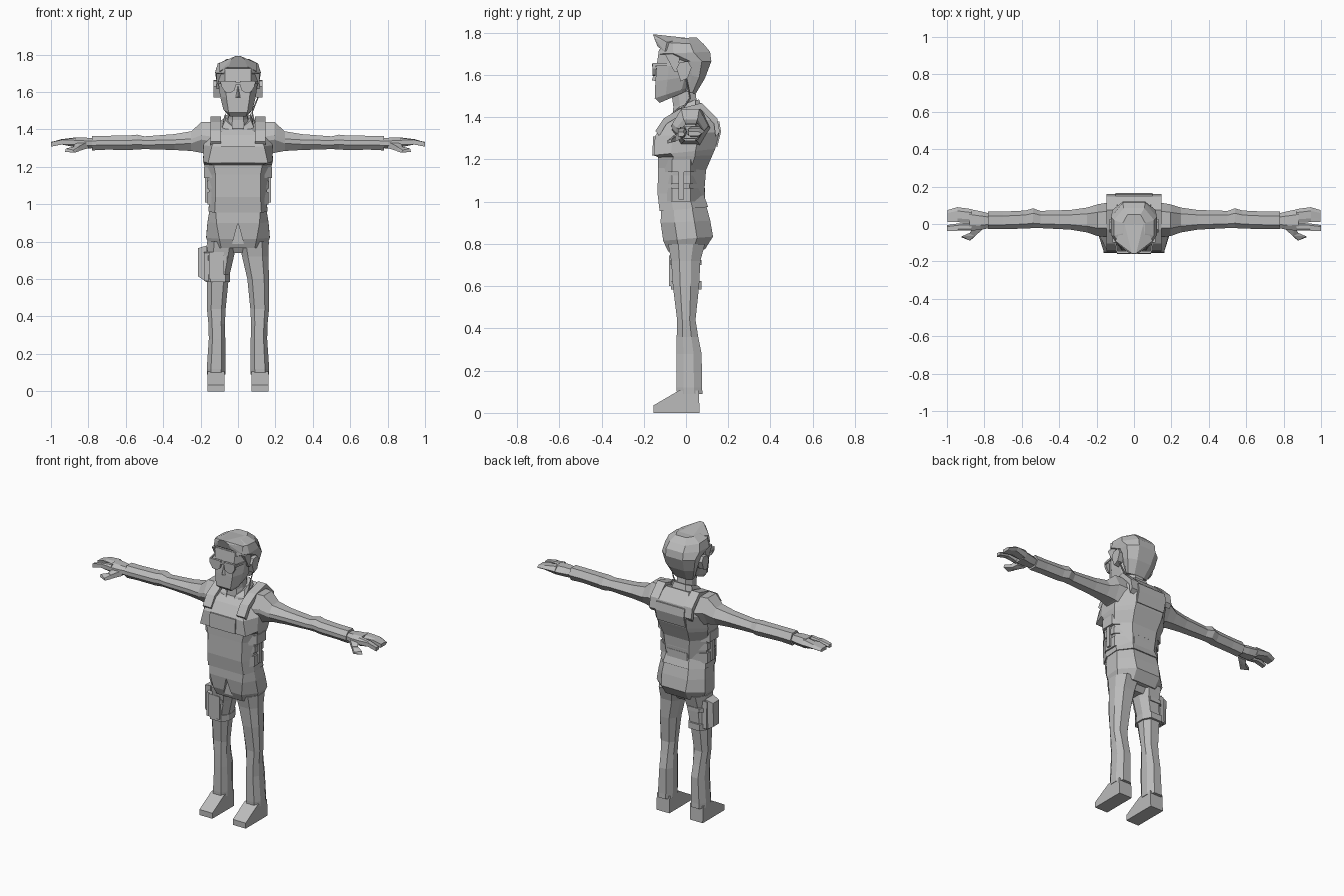
import bpy, bmesh, math
from mathutils import Vector

grey = bpy.data.materials.new("plain grey")
grey.diffuse_color = (0.5, 0.5, 0.5, 1)


def finish(name, bm, mirror=False):
    bmesh.ops.recalc_face_normals(bm, faces=bm.faces)
    me = bpy.data.meshes.new(name)
    bm.to_mesh(me)
    bm.free()
    me.materials.append(grey)
    ob = bpy.data.objects.new(name, me)
    bpy.context.collection.objects.link(ob)
    if mirror:
        m = ob.modifiers.new("mirror", 'MIRROR')
        m.use_mirror_merge = False
    return ob


def loft(name, rings, mirror=False):
    """Skin between closed rings of equal point count, capped."""
    bm = bmesh.new()
    vs = [[bm.verts.new(p) for p in r] for r in rings]
    n = len(vs[0])
    for a, b in zip(vs, vs[1:]):
        for i in range(n):
            j = (i + 1) % n
            bm.faces.new((a[i], a[j], b[j], b[i]))
    bm.faces.new(vs[0])
    bm.faces.new(vs[-1])
    return finish(name, bm, mirror)


def hull(name, pts, mirror=False):
    bm = bmesh.new()
    for p in pts:
        bm.verts.new(p)
    bmesh.ops.convex_hull(bm, input=bm.verts[:])
    bmesh.ops.dissolve_limit(bm, angle_limit=0.02, verts=bm.verts[:], edges=bm.edges[:])
    return finish(name, bm, mirror)


def box(name, x0, x1, y0, y1, z0, z1, mirror=False):
    return hull(name, [(x, y, z) for x in (x0, x1) for y in (y0, y1) for z in (z0, z1)], mirror)


def ring(zf, zb, hw, yf, yb, hf, hb, cx=0.0):
    """Eight-sided horizontal section; front and back heights may differ."""
    d = yb - yf
    pts = [(-hf, yf), (hf, yf), (hw, yf + .28 * d), (hw, yf + .68 * d),
           (hb, yb), (-hb, yb), (-hw, yf + .68 * d), (-hw, yf + .28 * d)]
    return [(cx + x, y, zf + (zb - zf) * (y - yf) / d) for x, y in pts]


def strip(name, path, x0, x1, t, mirror=True):
    """Strap following a y-z path, thickened toward the body centre."""
    rings = []
    for y, z in path:
        d = (Vector((0.0, 1.15)) - Vector((y, z))).normalized() * t
        rings.append([(x0, y, z), (x1, y, z), (x1, y + d.x, z + d.y), (x0, y + d.x, z + d.y)])
    return loft(name, rings, mirror)


# torso: vest and shirt body
loft("vest_body", [ring(*r) for r in [
    (.955, .975, .158, -.125, .105, .125, .09),
    (1.04, 1.03, .152, -.135, .085, .12, .08),
    (1.16, 1.15, .165, -.132, .095, .12, .09),
    (1.21, 1.22, .182, -.132, .125, .13, .10),
    (1.22, 1.25, .186, -.153, .138, .16, .10),
    (1.31, 1.33, .185, -.147, .158, .14, .11),
    (1.37, 1.39, .155, -.105, .148, .11, .11),
    (1.40, 1.455, .105, -.075, .085, .07, .08)]])
# chest pouch, back panel and shoulder straps
hull("chest_panel", [(s * .09, y, z) for s in (-1, 1)
     for y, z in ((-.160, 1.22), (-.155, 1.31), (-.14, 1.22), (-.13, 1.31))])
hull("back_panel", [(s * .1, y, z) for s in (-1, 1)
     for y, z in ((.148, 1.26), (.166, 1.33), (.158, 1.38), (.11, 1.27), (.12, 1.38))])
strip("shoulder_strap", [(-.145, 1.335), (-.105, 1.395), (-.03, 1.44), (.075, 1.468),
                         (.148, 1.395), (.160, 1.33)], .09, .148, .03)
# flank bands, showing only at the sides
for i, (z0, z1, w) in enumerate([(1.0, 1.065, .164), (1.085, 1.125, .167), (1.14, 1.20, .182)]):
    loft(f"side_band_{i}", [ring(z, z, w, -.128, .09, .11, .07) for z in (z0, z1)])
box("side_buckle", .150, .176, -.035, -.01, 1.01, 1.17, True)

# shirt tail with a notch at the front
tail = loft("shirt_tail", [ring(*r) for r in [
    (.98, .985, .150, -.118, .095, .12, .085),
    (.90, .91, .163, -.120, .115, .115, .09),
    (.815, .835, .170, -.108, .128, .10, .085),
    (.765, .775, .150, -.085, .09, .09, .08)]])
cutter = hull("notch_cutter", [(x, y, z) for y in (-.2, -.095)
              for x, z in ((0, .90), (-.045, .74), (.045, .74))])
cutter.hide_render = True
cutter.hide_viewport = True
cut = tail.modifiers.new("notch", 'BOOLEAN')
cut.operation = 'DIFFERENCE'
cut.object = cutter
cut.solver = 'EXACT'

# trousers and boots
loft("trouser_leg", [ring(z, z, w, yf, yb, w * .55, w * .55, cx) for z, cx, w, yf, yb in [
    (.09, .117, .049, -.043, .078),
    (.12, .117, .050, -.045, .076),
    (.28, .112, .044, -.045, .074),
    (.36, .114, .044, -.044, .058),
    (.44, .116, .050, -.042, .045),
    (.60, .108, .058, -.062, .062),
    (.72, .092, .070, -.070, .068),
    (.80, .085, .080, -.085, .090)]], True)
hull("crotch", [(x, y, z) for x in (-.06, .06) for y, z in
     ((-.075, .80), (.08, .80), (-.04, .74), (.045, .74))])
hull("boot", [(x, y, z) for x in (.072, .163) for y, z in
     ((-.155, 0), (.065, 0), (-.155, .035), (-.13, .047), (-.035, .105), (.06, .105))], True)

# arms
def arm_ring(x, y0, y1, z0, z1):
    zm, q = (z0 + z1) / 2, (y1 - y0) * .25
    return [(x, y0, zm - .012), (x, y0, zm + .012), (x, y0 + q, z1), (x, y1 - q, z1),
            (x, y1, zm), (x, y1 - q, z0), (x, y0 + q, z0)]


loft("arm", [arm_ring(*r) for r in [
    (.11, -.07, .12, 1.25, 1.44), (.195, -.065, .105, 1.275, 1.44), (.25, -.045, .088, 1.285, 1.39),
    (.34, -.03, .075, 1.29, 1.375), (.50, -.022, .070, 1.295, 1.363), (.54, -.022, .084, 1.293, 1.372),
    (.58, -.024, .072, 1.29, 1.368), (.70, -.028, .066, 1.292, 1.366), (.78, -.028, .066, 1.288, 1.366)]], True)
loft("palm", [arm_ring(*r) for r in [
    (.77, -.02, .055, 1.30, 1.352), (.82, -.032, .068, 1.298, 1.357), (.88, -.035, .08, 1.30, 1.358)]], True)
loft("fingers", [arm_ring(*r) for r in [
    (.87, .006, .08, 1.305, 1.357), (.945, .010, .090, 1.32, 1.348), (.998, .012, .074, 1.312, 1.332)]], True)
loft("index_finger", [arm_ring(*r) for r in [
    (.87, -.036, .006, 1.305, 1.355), (.94, -.036, .003, 1.32, 1.346), (1.0, -.038, -.006, 1.31, 1.33)]], True)
hull("thumb", [(.80, -.02, 1.30), (.80, -.02, 1.335), (.86, -.02, 1.30), (.86, -.02, 1.335),
     (.85, -.065, 1.285), (.85, -.065, 1.31), (.88, -.05, 1.285), (.88, -.05, 1.31)], True)
hull("thumb_tip", [(.85, -.066, 1.283), (.85, -.064, 1.308), (.88, -.048, 1.285), (.88, -.048, 1.308),
     (.875, -.088, 1.276), (.88, -.088, 1.29), (.925, -.07, 1.28), (.92, -.066, 1.298)], True)

# neck and collar
loft("neck", [ring(*r) for r in [
    (1.38, 1.44, .062, -.065, .06, .035, .035), (1.45, 1.48, .052, -.06, .05, .03, .03),
    (1.56, 1.56, .052, -.075, .04, .03, .03)]])
hull("collar", [(.025, -.085, 1.385), (.085, -.06, 1.41), (.078, .045, 1.455), (.068, .045, 1.485),
     (.068, -.03, 1.45), (.03, -.072, 1.415), (.055, -.03, 1.40)], True)
loft("collar_back", [ring(1.43, 1.445, .075, -.02, .075, .06, .05),
                     ring(1.455, 1.485, .066, -.02, .062, .05, .04)])

# head, nose and ears
loft("face", [ring(*r) for r in [
    (1.468, 1.535, .062, -.125, .03, .042, .04), (1.49, 1.55, .078, -.148, .04, .05, .045),
    (1.57, 1.60, .096, -.145, .06, .062, .05), (1.65, 1.65, .105, -.138, .07, .068, .06),
    (1.72, 1.72, .104, -.128, .07, .07, .06)]])
hull("nose", [(-.016, -.14, 1.57), (.016, -.14, 1.57), (0, -.162, 1.575), (0, -.138, 1.64)])
hull("ear", [(x, y, z) for x in (.095, .13) for y, z in
     ((-.045, 1.63), (-.03, 1.66), (.01, 1.665), (.026, 1.635), (.008, 1.585), (-.025, 1.57))], True)
# hair and raised fringe
loft("hair", [ring(*r) for r in [
    (1.525, 1.51, .070, .0, .045, .06, .035), (1.60, 1.585, .100, .005, .09, .09, .05),
    (1.665, 1.665, .116, -.02, .120, .10, .06), (1.70, 1.71, .122, -.128, .114, .075, .06),
    (1.755, 1.745, .108, -.118, .085, .065, .055), (1.772, 1.778, .060, -.09, .050, .04, .035)]])
hull("sideburn", [(x, y, z) for x in (.09, .115) for y, z in
     ((-.10, 1.70), (-.068, 1.66), (-.055, 1.615), (-.035, 1.615), (-.03, 1.70))], True)
hull("fringe", [(s * x, y, z) for s in (-1, 1) for x, y, z in
     ((.10, -.10, 1.71), (.10, -.09, 1.755), (.05, -.135, 1.735), (.035, -.15, 1.775),
      (.012, -.157, 1.793), (.05, .0, 1.776), (.02, -.13, 1.74))])
# glasses
hull("lens", [(x, y, z) for y in (-.159, -.145) for x, z in
     ((.01, 1.645), (.018, 1.61), (.04, 1.595), (.07, 1.60), (.088, 1.63), (.088, 1.658), (.012, 1.658))], True)
box("glasses_bridge", -.02, .02, -.161, -.14, 1.64, 1.652)
hull("glasses_arm", [(x, y, z) for x, y in ((.085, -.155), (.093, -.155), (.108, -.03), (.116, -.03))
     for z in (1.643, 1.657)], True)

# radio cable from the left ear to the collar
curve = bpy.data.curves.new("ear_cable", 'CURVE')
curve.dimensions = '3D'
curve.bevel_depth, curve.bevel_resolution = .004, 0
sp = curve.splines.new('POLY')
path = [(.115, .0, 1.59), (.09, .012, 1.53), (.075, .02, 1.49), (.085, -.01, 1.45), (.095, -.05, 1.425)]
sp.points.add(len(path) - 1)
for p, c in zip(sp.points, path):
    p.co = (*c, 1)
curve.materials.append(grey)
bpy.context.collection.objects.link(bpy.data.objects.new("ear_cable", curve))

# thigh holster on the right leg
loft("thigh_strap", [ring(z, z, .066, -.072, .074, .04, .04, -.108) for z in (.585, .625)])
loft("upper_thigh_strap", [ring(z, z, .072, -.074, .073, .044, .04, -.104) for z in (.70, .725)])
hull("holster_plate", [(x, y, z) for x in (-.182, -.15) for y, z in
     ((-.055, .74), (.05, .77), (.055, .60), (-.055, .59))])
hull("holster", [(-.215, y, z) for y, z in ((-.025, .765), (.035, .765), (.03, .615), (-.025, .615))]
     + [(-.165, y, z) for y, z in ((-.04, .78), (.045, .78), (.045, .585), (-.04, .585))])
hull("thigh_pouch", [(x, y, z) for x, y in ((-.155, -.074), (-.075, -.080), (-.15, -.04), (-.075, -.04))
     for z in (.60, .745)])
